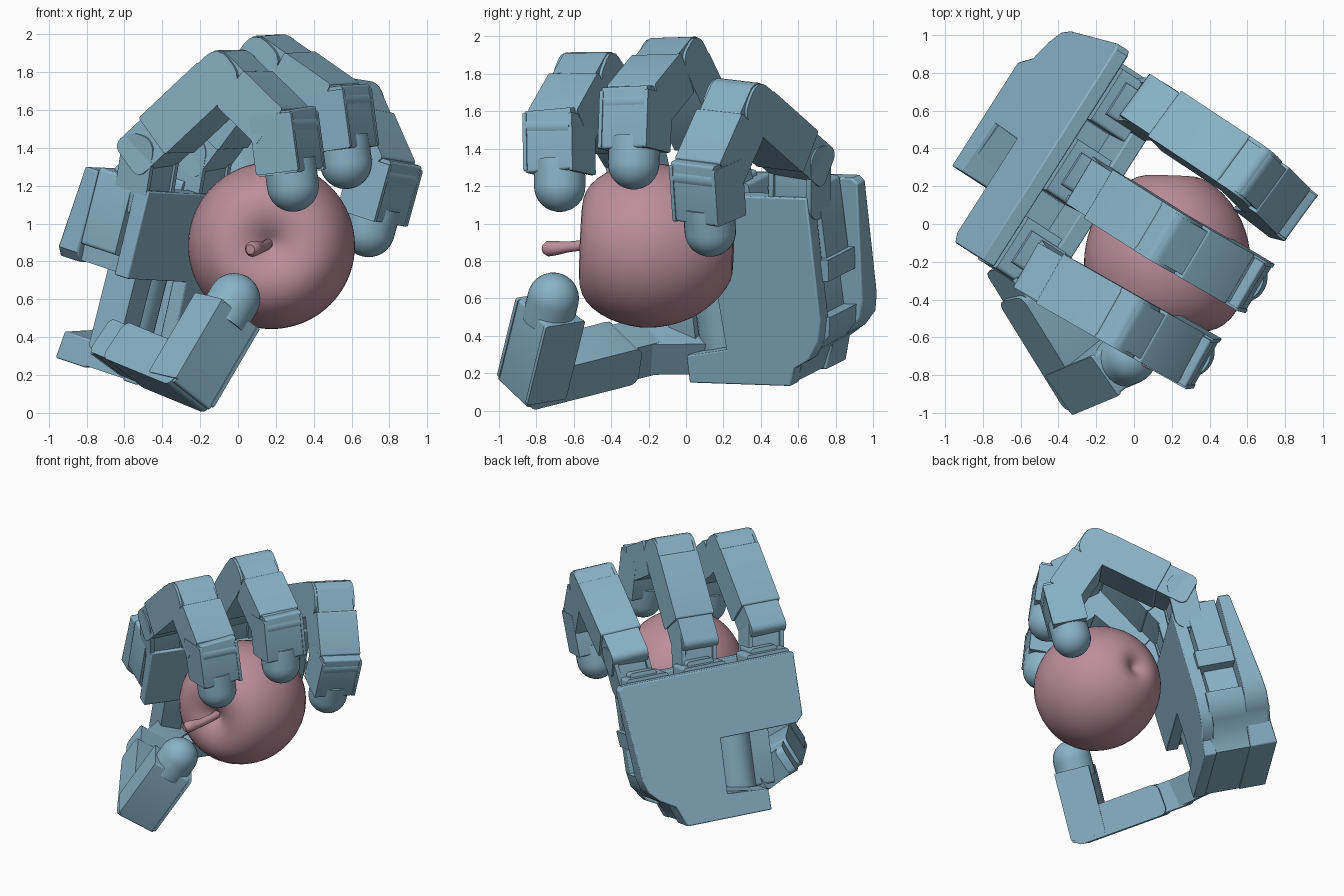
import bpy, bmesh, math
from mathutils import Vector as V, Matrix

if "Cube" in bpy.data.objects:
    bpy.data.objects.remove(bpy.data.objects["Cube"])

def mat(name, c):
    m = bpy.data.materials.new(name)
    m.diffuse_color = (*c, 1)
    m.use_nodes = True
    m.node_tree.nodes["Principled BSDF"].inputs["Base Color"].default_value = m.diffuse_color
    return m
BLUE = mat("blue_shell", (0.25, 0.45, 0.57))
PINK = mat("pink_skin", (0.50, 0.27, 0.33))

def finish(name, bm, m, angle=35, bevel=0):
    bmesh.ops.recalc_face_normals(bm, faces=bm.faces)
    me = bpy.data.meshes.new(name)
    bm.to_mesh(me); bm.free()
    ob = bpy.data.objects.new(name, me)
    bpy.context.collection.objects.link(ob)
    me.materials.append(m)
    if bevel:
        b = ob.modifiers.new("bevel", 'BEVEL')
        b.width, b.segments, b.limit_method = bevel, 2, 'ANGLE'
        b.angle_limit = math.radians(50)
    bpy.ops.object.select_all(action='DESELECT')
    ob.select_set(True)
    bpy.context.view_layer.objects.active = ob
    bpy.ops.object.shade_smooth_by_angle(angle=math.radians(angle))
    return ob

def prism(bm, o, ex, ey, ez, pts, z0, z1, shear=0):
    """Extrude a 2D outline along ez; shear tilts the z0 cap with the outline's y."""
    lo = [bm.verts.new(o + ex*x + ey*y + ez*(z0 + shear*y)) for x, y in pts]
    hi = [bm.verts.new(o + ex*x + ey*y + ez*z1) for x, y in pts]
    bm.faces.new(lo); bm.faces.new(hi)
    for i in range(len(pts)):
        j = (i + 1) % len(pts)
        bm.faces.new((lo[i], lo[j], hi[j], hi[i]))

def rounded(x0, x1, y0, y1, r, n=4):
    out = []
    for cx, cy, a in ((x1-r, y1-r, 0), (x0+r, y1-r, 90), (x0+r, y0+r, 180), (x1-r, y0+r, 270)):
        for k in range(n + 1):
            t = math.radians(a + 90*k/n)
            out.append((cx + r*math.cos(t), cy + r*math.sin(t)))
    return out

# Palm frame: U across the palm, W up, N out of the palm
O = V((-0.79, -0.16, 1.30))
W = V((0.24, -0.12, 0.96)).normalized()
U = V((0.545, 0.84, 0)); U = (U - W*U.dot(W)).normalized()
N = U.cross(W)
def P(a, h, t): return O + U*a + W*h + N*t

# Palm shells, with the open notch for the thumb
outline = [(-0.03, 0), (1.29, 0), (1.32, -0.03), (1.26, -0.68), (1.23, -0.78), (1.15, -0.86),
           (1.04, -0.92), (0.98, -1.07), (0.33, -1.07), (0.33, -0.92), (0.64, -0.90),
           (0.62, -0.50), (0.03, -0.50), (-0.02, -0.45)]
bm = bmesh.new(); prism(bm, O, U, W, N, outline, 0, 0.08, 0.11)
finish("palm_back_shell", bm, BLUE, bevel=0.008)
front = [(-0.03, -0.02), (1.21, -0.02), (1.20, -0.70), (1.17, -0.82), (1.10, -0.92), (1.0, -0.97),
         (0.96, -1.07), (0.32, -1.07), (0.32, -0.92), (0.58, -0.88), (0.56, -0.50), (-0.02, -0.50)]
bm = bmesh.new(); prism(bm, O, U, W, N, front, 0.33, 0.42)
finish("palm_front_shell", bm, BLUE, bevel=0.008)

# Frame between the shells: cross band, spine and closed lower end
bm = bmesh.new()
prism(bm, O, U, W, N, [(0.02, -0.38), (1.255, -0.38), (1.24, -0.50), (0.03, -0.49)], 0.03, 0.35)
prism(bm, O, U, W, N, [(0.64, -0.48), (0.72, -0.48), (0.72, -0.90), (0.66, -0.88)], 0.03, 0.35)
prism(bm, O, U, W, N, [(1.22, -0.70), (1.20, -0.80), (1.12, -0.88), (1.02, -0.94), (0.96, -1.06), (0.33, -1.06),
                       (0.33, -0.93), (0.66, -0.88), (0.95, -0.86), (1.14, -0.70)], 0.0, 0.35, 0.08)
finish("palm_frame", bm, BLUE)

# Finger motors between the shells, stepping out of the palm top
bm = bmesh.new()
for a in (0.14, 0.63, 1.07):
    prism(bm, O, U, W, N, rounded(a-0.17, a+0.15, -0.40, 0.02, 0.02), 0.09, 0.31)
    prism(bm, O, U, W, N, rounded(a-0.10, a+0.10, -0.15, 0.05, 0.02), 0.14, 0.36)
prism(bm, O, U, W, N, rounded(0.80, 1.14, -0.85, -0.48, 0.02), 0.08, 0.30)
finish("finger_motors", bm, BLUE)

def link(bm, p, q, ax, width, r, ext, corner):
    """Rounded block from joint p to joint q, ax is the hinge direction."""
    d = q - p; L = d.length; d.normalize()
    ax = (ax - d*ax.dot(d)).normalized()
    prism(bm, p, d, ax.cross(d), ax, rounded(-ext, L + ext, -r, r, corner), -width/2, width/2)

def lathe(bm, o, axis, prof, n):
    vs = [bm.verts.new((x, 0, z)) for x, z in prof]
    es = [bm.edges.new(e) for e in zip(vs, vs[1:])]
    bmesh.ops.spin(bm, geom=vs + es, cent=(0, 0, 0), axis=(0, 0, 1), angle=2*math.pi, steps=n, use_merge=True)
    M = Matrix.Translation(o) @ axis.to_track_quat('Z', 'Y').to_matrix().to_4x4()
    todo, done = list(vs), set(vs)
    while todo:
        for e in todo.pop().link_edges:
            for v in e.verts:
                if v not in done: done.add(v); todo.append(v)
    bmesh.ops.transform(bm, matrix=M, verts=list(done))
    bmesh.ops.remove_doubles(bm, verts=list(done), dist=1e-5)

def capsule_tip(bm, base, center, r):
    """Round rubber tip: a cylinder from base to center, then a dome."""
    d = center - base; L = d.length
    dome = [(r*math.cos(k*math.pi/16), L + r*math.sin(k*math.pi/16)) for k in range(8)]
    lathe(bm, base, d.normalized(), [(0, 0), (r, 0)] + dome + [(0, L + r)], 28)

def distal(bm, j, tip, ax, r):
    """End block with two side cheeks and the round tip."""
    d = (tip - j).normalized(); L = (tip - j).length
    link(bm, j, j + d*(L - 0.17), ax, 0.28, 0.122, 0.10, 0.015)
    for s in (-1, 1):
        link(bm, j + ax*s*0.14, j + d*(L - 0.15) + ax*s*0.14, ax, 0.022, 0.128, 0.08, 0.012)
    capsule_tip(bm, j + d*(L - 0.14), tip, r)

# Three fingers: palm socket column, then knuckle, middle joint, end joint, tip centre
fingers = {
    "finger_near":   (0.11, (-0.46, -0.28, 1.39), (-0.04, -0.52, 1.785), (0.25, -0.68, 1.50), (0.29, -0.675, 1.20)),
    "finger_middle": (0.62, (-0.18, 0.16, 1.38), (0.18, -0.07, 1.865), (0.53, -0.27, 1.62), (0.57, -0.28, 1.32)),
    "finger_far":    (1.09, (0.10, 0.61, 1.34), (0.60, 0.28, 1.635), (0.77, 0.11, 1.25), (0.69, 0.13, 0.96)),
}
for name, (a, *js) in fingers.items():
    j1, j2, j3, tip = map(V, js)
    ax = (j2 - j1).cross(j3 - j2).normalized()
    bm = bmesh.new()
    # Socket bracket rising out of the palm
    link(bm, P(a, -0.10, 0.31), j1, U, 0.20, 0.09, 0.06, 0.06)
    for s in (-1, 1):
        link(bm, P(a + s*0.12, -0.08, 0.31), j1 + U*s*0.12, U, 0.03, 0.10, 0.08, 0.08)
    # Long inner link with a stepped cover
    d = j2 - j1
    link(bm, j1, j2, ax, 0.27, 0.115, 0.10, 0.05)
    link(bm, j1 + d*0.28, j2 - d*0.16, ax, 0.30, 0.125, 0.06, 0.015)
    for s in (-1, 1):
        link(bm, j1 + d*0.6 + ax*s*0.14, j2 + ax*s*0.14, ax, 0.02, 0.12, 0.11, 0.09)
    # Middle link
    e = j3 - j2
    link(bm, j2, j3, ax, 0.265, 0.118, 0.10, 0.06)
    link(bm, j2 + e*0.38, j3 - e*0.18, ax, 0.30, 0.125, 0.06, 0.015)
    distal(bm, j3, tip, ax, 0.138)
    finish(name, bm, BLUE)

# Thumb: upright motor in the notch, base block, long link, end joint and tip
j2, j3, tip = V((-0.60, -0.26, 0.33)), V((-0.26, -0.81, 0.19)), V((-0.02, -0.71, 0.60))
ax = (j3 - j2).cross(tip - j3).normalized()
bm = bmesh.new()
lathe(bm, P(0.44, -0.96, 0.22), W, [(0, 0), (0.13, 0), (0.13, 0.5), (0, 0.5)], 24)
link(bm, P(0.26, -0.5, 0.25), P(0.26, -0.92, 0.25), U, 0.16, 0.09, 0.02, 0.02)
finish("thumb_motor", bm, BLUE)
bm = bmesh.new()
link(bm, P(0.29, -0.92, 0.27), j2, ax, 0.20, 0.10, 0.06, 0.04)
link(bm, j2, j3, ax, 0.24, 0.105, 0.10, 0.04)
m = j3 - j2
link(bm, j2 + m*0.28, j3, ax, 0.29, 0.115, 0.11, 0.05)
distal(bm, j3, tip, ax, 0.138)
finish("thumb", bm, BLUE)

# Apple, lathed on a nearly level axis with the stem end to the front
bm = bmesh.new()
prof = [(0, 0.32), (0.03, 0.335), (0.07, 0.37), (0.13, 0.40), (0.20, 0.412), (0.28, 0.395), (0.35, 0.34), (0.41, 0.24),
        (0.44, 0.12), (0.446, 0.03), (0.43, -0.08), (0.39, -0.19), (0.33, -0.28), (0.25, -0.36),
        (0.17, -0.405), (0.11, -0.413), (0.06, -0.395), (0.025, -0.37), (0, -0.365)]
lathe(bm, V((0.178, -0.155, 0.882)), V((-0.03, -0.99, 0.04)).normalized(), prof, 40)
ob = finish("apple", bm, PINK, 180)
s = ob.modifiers.new("subsurf", 'SUBSURF'); s.levels = s.render_levels = 1

# Stem with a thicker end
cu = bpy.data.curves.new("apple_stem", 'CURVE')
cu.dimensions, cu.bevel_depth, cu.use_fill_caps = '3D', 0.032, True
sp = cu.splines.new('POLY'); sp.points.add(5)
for pt, (x, y, z, r) in zip(sp.points, ((0.16, -0.44, 0.895, .9), (0.15, -0.54, 0.885, .85), (0.125, -0.63, 0.875, .9),
                                        (0.09, -0.70, 0.868, 1.2), (0.075, -0.74, 0.865, 1.3), (0.065, -0.76, 0.863, .8))):
    pt.co, pt.radius = (x, y, z, 1), r
cu.materials.append(PINK)
bpy.context.collection.objects.link(bpy.data.objects.new("apple_stem", cu))
